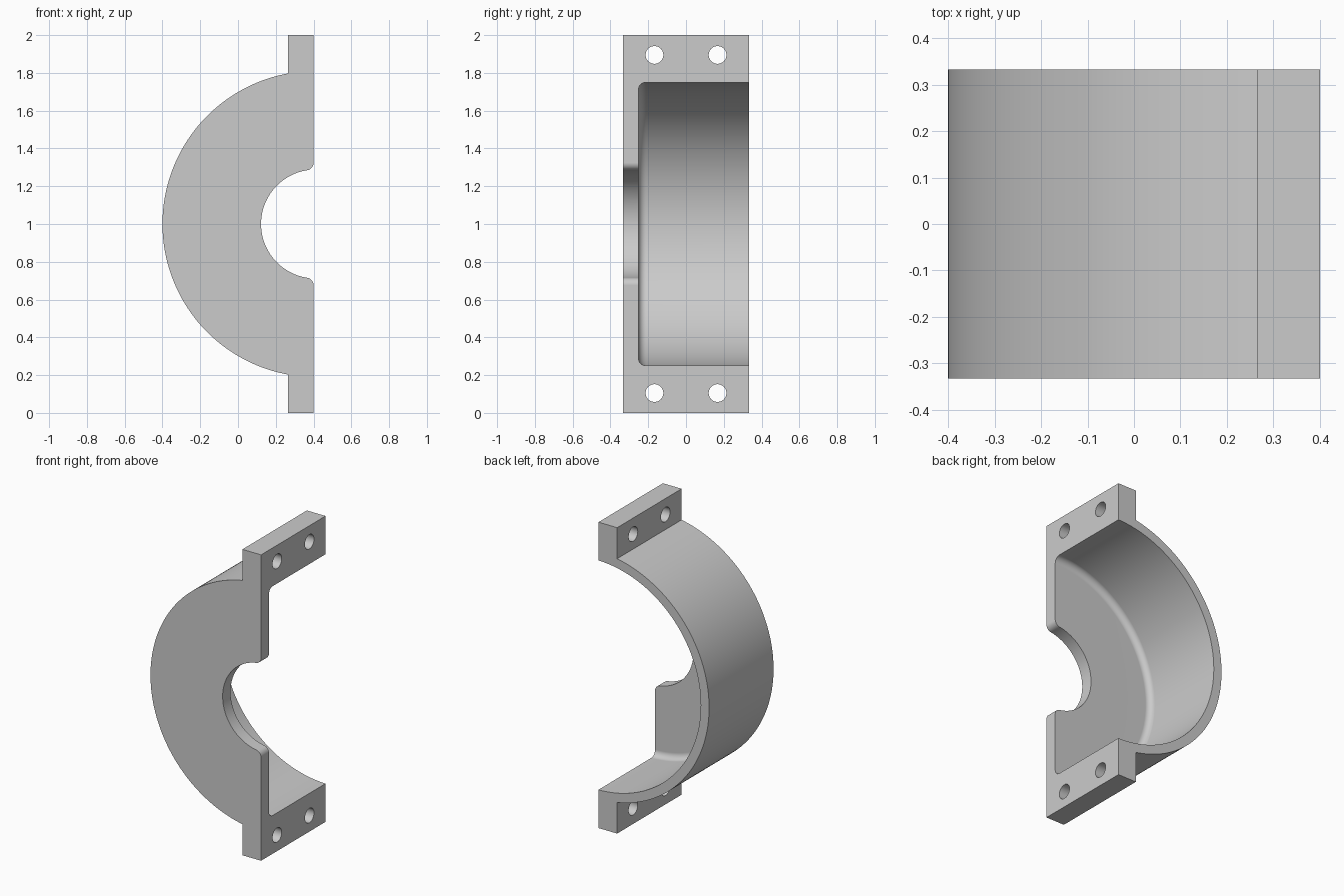
import bpy
import bmesh
from math import sqrt, pi, atan2, asin, sin, cos
from mathutils import Vector, Matrix

cube = bpy.data.objects.get("Cube")
if cube:
    bpy.data.objects.remove(cube, do_unlink=True)

AXIS_X, MID_Z = 0.41, 1.0        # axis of the half cylinder
OUTER_R, CAVITY_R, BORE_R = 0.81, 0.75, 0.288
SPLIT_X, FLANGE_X = 0.4, 0.265   # front and back of the bolting flanges
HALF_Y, FLOOR_Y = 0.333, -0.252
LIP_R, FILLET_R, BOLT_R = 0.04, 0.04, 0.047

grey = bpy.data.materials.new("plain_grey")
grey.use_nodes = True
colour = (0.6, 0.6, 0.6, 1)
grey.diffuse_color = colour
grey.node_tree.nodes["Principled BSDF"].inputs["Base Color"].default_value = colour


def arc(cx, cz, r, start, end, steps):
    return [(cx + r * cos(start + (end - start) * i / steps),
             cz + r * sin(start + (end - start) * i / steps)) for i in range(steps + 1)]


def make_object(name, bm):
    bmesh.ops.recalc_face_normals(bm, faces=bm.faces[:])
    mesh = bpy.data.meshes.new(name)
    bm.to_mesh(mesh)
    bm.free()
    mesh.materials.append(grey)
    obj = bpy.data.objects.new(name, mesh)
    bpy.context.collection.objects.link(obj)
    return obj


# Upper half of the outline: bore, rounded lip, flange, outer arc
lip_x = SPLIT_X - LIP_R
lip_z = sqrt((BORE_R + LIP_R) ** 2 - (lip_x - AXIS_X) ** 2)
lip_angle = atan2(lip_z, lip_x - AXIS_X)
outer_angle = pi - asin(sqrt(OUTER_R ** 2 - (FLANGE_X - AXIS_X) ** 2) / OUTER_R)
upper = arc(AXIS_X, 0, BORE_R, pi, lip_angle, 32)
upper += arc(lip_x, lip_z, LIP_R, lip_angle - pi, 0, 10)[1:]
upper += [(SPLIT_X, 1), (FLANGE_X, 1)]
upper += arc(AXIS_X, 0, OUTER_R, outer_angle, pi, 48)
lower = [(x, -z) for x, z in reversed(upper[1:-1])]

# Housing body: the mirrored outline extruded front to back
bm = bmesh.new()
outline = bm.faces.new([bm.verts.new((x, -HALF_Y, MID_Z + z)) for x, z in upper + lower])
sweep = bmesh.ops.extrude_face_region(bm, geom=[outline])
bmesh.ops.translate(bm, vec=(0, 2 * HALF_Y, 0),
                    verts=[v for v in sweep["geom"] if isinstance(v, bmesh.types.BMVert)])
housing = make_object("bearing_housing_half", bm)

# Cavity cutter: a turned profile with a rounded floor edge
bm = bmesh.new()
profile = [(0, FLOOR_Y)]
profile += arc(CAVITY_R - FILLET_R, FLOOR_Y + FILLET_R, FILLET_R, -pi / 2, 0, 8)
profile += [(CAVITY_R, 0.5), (0, 0.5)]
points = [bm.verts.new((AXIS_X - r, y, MID_Z)) for r, y in profile]
edges = [bm.edges.new(pair) for pair in zip(points, points[1:])]
bmesh.ops.spin(bm, geom=points + edges, cent=(AXIS_X, 0, MID_Z), axis=(0, 1, 0),
               angle=2 * pi, steps=128, use_merge=True)
bmesh.ops.remove_doubles(bm, verts=bm.verts[:], dist=0.0001)
cutters = [make_object("cavity_cutter", bm)]

# Bolt hole cutters: two through each flange
for z in (0.105, 1.895):
    for y in (-0.167, 0.167):
        bm = bmesh.new()
        place = Matrix.Translation(Vector((0.33, y, z))) @ Matrix.Rotation(pi / 2, 4, "Y")
        bmesh.ops.create_cone(bm, cap_ends=True, segments=40, radius1=BOLT_R,
                              radius2=BOLT_R, depth=0.4, matrix=place)
        cutters.append(make_object("bolt_hole_cutter", bm))

# Cut everything out of the housing
bpy.ops.object.select_all(action="DESELECT")
housing.select_set(True)
bpy.context.view_layer.objects.active = housing
for cutter in cutters:
    cut = housing.modifiers.new("cut", "BOOLEAN")
    cut.operation = "DIFFERENCE"
    cut.solver = "EXACT"
    cut.object = cutter
    bpy.ops.object.modifier_apply(modifier=cut.name)
    bpy.data.objects.remove(cutter, do_unlink=True)

# Smooth curves, crisp edges and clean flat faces
bpy.ops.object.shade_smooth_by_angle(angle=pi / 6)
housing.modifiers.new("clean_normals", "WEIGHTED_NORMAL").keep_sharp = True
